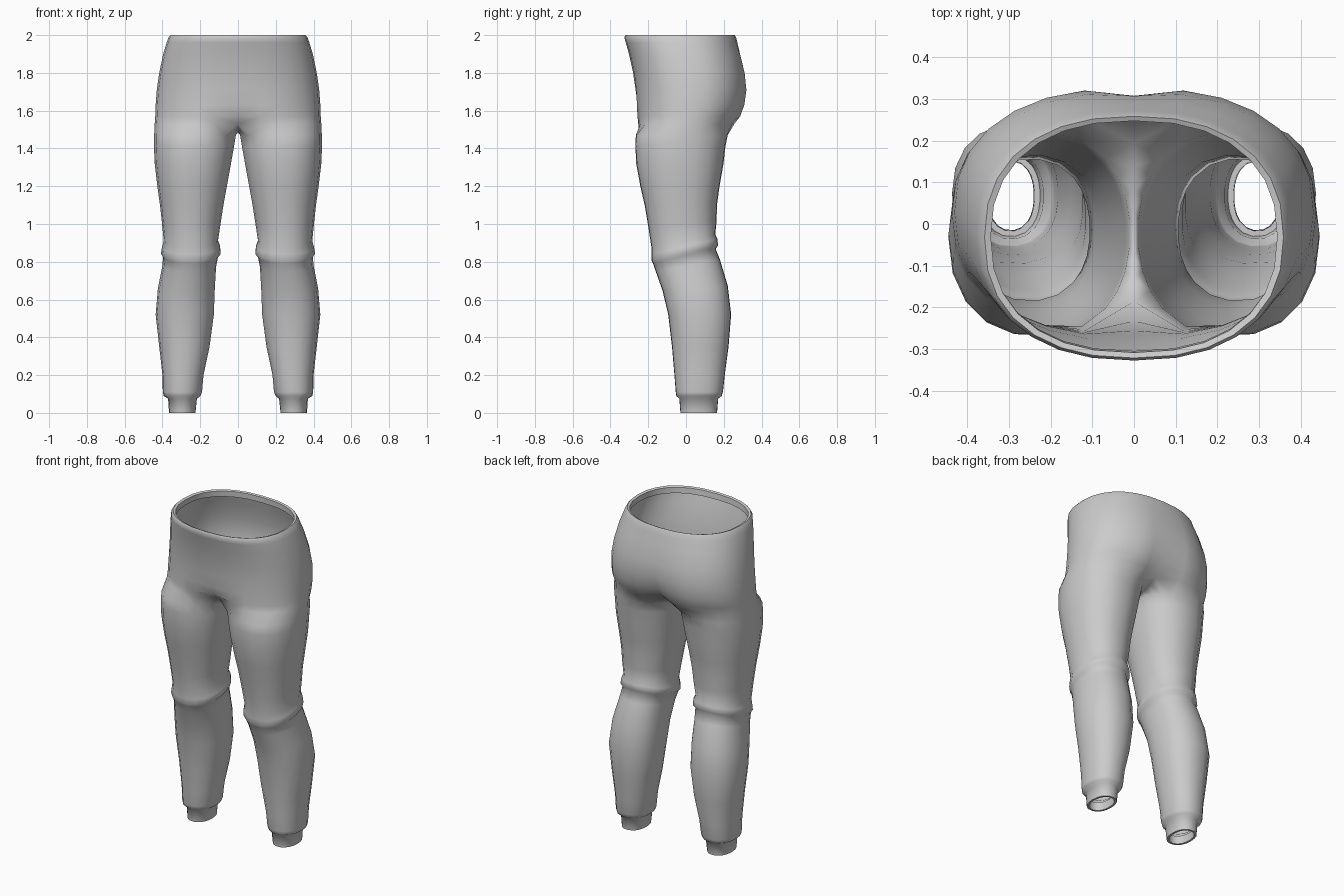
import bpy, bmesh
from math import sin, cos, radians, pi

cube = bpy.data.objects.get("Cube")
if cube:
    bpy.data.objects.remove(cube)

ARC, SEAM = 15, 6      # points round the outside of a leg, points along the crotch seam
N = ARC + SEAM


def power(v, e):
    return abs(v) ** e * (1 if v >= 0 else -1)


# Leg sections: height, inner x, outer x, front y, back y, tilt
LEG = [
    (0.05, .240, .350, -.015, .150, 0),
    (0.00, .238, .352, -.017, .152, 0),
    (0.00, .225, .365, -.030, .165, 0),
    (0.075, .217, .370, -.036, .171, 0),
    (0.09, .198, .394, -.052, .190, 0),
    (0.11, .190, .398, -.055, .196, 0),
    (0.20, .182, .400, -.062, .206, 0),
    (0.35, .150, .417, -.075, .226, 0),
    (0.52, .127, .436, -.095, .240, 0),
    (0.66, .122, .424, -.125, .222, .08),
    (0.78, .115, .400, -.160, .180, .2),
    (0.83, .105, .396, -.176, .158, .23),
    (0.845, .092, .408, -.183, .170, .23),
    (0.88, .094, .402, -.184, .168, .23),
    (0.91, .106, .393, -.184, .156, .2),
    (1.00, .092, .402, -.200, .163, .1),
    (1.10, .076, .413, -.220, .165, 0),
    (1.20, .058, .427, -.243, .179, 0),
    (1.32, .036, .441, -.265, .200, 0),
    (1.41, .020, .445, -.269, .210, 0),
    (1.47, .010, .444, -.267, .222, 0),
]

# Hip sections: height, outer x, front y, back y, front dip, back dip
HIPS = [
    (1.53, .441, -.265, .268, .30, .28),
    (1.57, .438, -.266, .298, .12, .20),
    (1.63, .436, -.267, .318, .04, .12),
    (1.71, .430, -.270, .328, .01, .07),
    (1.80, .417, -.280, .318, 0, .04),
    (1.90, .396, -.302, .292, 0, .02),
    (1.96, .378, -.319, .272, 0, 0),
    (1.988, .368, -.327, .265, 0, 0),
    (2.00, .358, -.321, .258, 0, 0),
    (1.995, .343, -.308, .247, 0, 0),
    (1.96, .345, -.304, .248, 0, 0),
]


def leg_ring(bm, z, x0, x1, y0, y1, tilt):
    cx, cy, rx, ry = (x0 + x1) / 2, (y0 + y1) / 2, (x1 - x0) / 2, (y1 - y0) / 2
    ring = []
    for i in range(N):
        if i < ARC:
            a = radians(-135 + 270 * i / (ARC - 1))
        else:
            a = radians(135 + 90 * (i - ARC + 1) / (SEAM + 1))
        x, y = rx * power(cos(a), .9), ry * power(sin(a), .9)
        ring.append(bm.verts.new((cx + x, cy + y, z + tilt * y)))
    return ring


def hip_arc(bm, z, x1, y0, y1, front_dip, back_dip):
    cy, ry = (y0 + y1) / 2, (y1 - y0) / 2
    arc = []
    for i in range(ARC):
        a = pi * (i / (ARC - 1) - .5)
        x = 0 if i in (0, ARC - 1) else x1 * power(cos(a), .86)
        y = ry * power(sin(a), .86)
        y *= 1 - (front_dip if y < 0 else back_dip) * max(0, 1 - x / .17) ** 2
        arc.append(bm.verts.new((x, cy + y, z)))
    return arc


def bridge(bm, low, high, closed):
    n = len(low)
    for i in range(n if closed else n - 1):
        j = (i + 1) % n
        bm.faces.new((low[i], low[j], high[j], high[i]))


bm = bmesh.new()
# One leg
rings = [leg_ring(bm, *s) for s in LEG]
arcs = [hip_arc(bm, *s) for s in HIPS]
# Crotch seam dips between the front and back centre lines
front, back = arcs[0][0].co, arcs[0][-1].co
seam = []
for j in range(SEAM):
    u = (j + 1) / (SEAM + 1)
    y = back.y + (front.y - back.y) * u
    seam.append(bm.verts.new((0, y, 1.485 + .045 * (2 * u - 1) ** 2)))
rings.append(arcs[0] + seam)
for low, high in zip(rings, rings[1:]):
    bridge(bm, low, high, True)
# Half of the hips and the rolled waist
for low, high in zip(arcs, arcs[1:]):
    bridge(bm, low, high, False)

mesh = bpy.data.meshes.new("trousers")
bm.to_mesh(mesh)
bm.free()
trousers = bpy.data.objects.new("trousers", mesh)
bpy.context.collection.objects.link(trousers)

# Plain cloth
cloth = bpy.data.materials.new("grey_cloth")
cloth.use_nodes = True
grey = (.6, .6, .6, 1)
cloth.diffuse_color = grey
cloth.node_tree.nodes["Principled BSDF"].inputs["Base Color"].default_value = grey
mesh.materials.append(cloth)

mirror = trousers.modifiers.new("other_side", 'MIRROR')
mirror.use_clip = True
mirror.merge_threshold = .0005

bpy.context.view_layer.objects.active = trousers
trousers.select_set(True)
bpy.ops.object.shade_smooth_by_angle(angle=radians(60))
